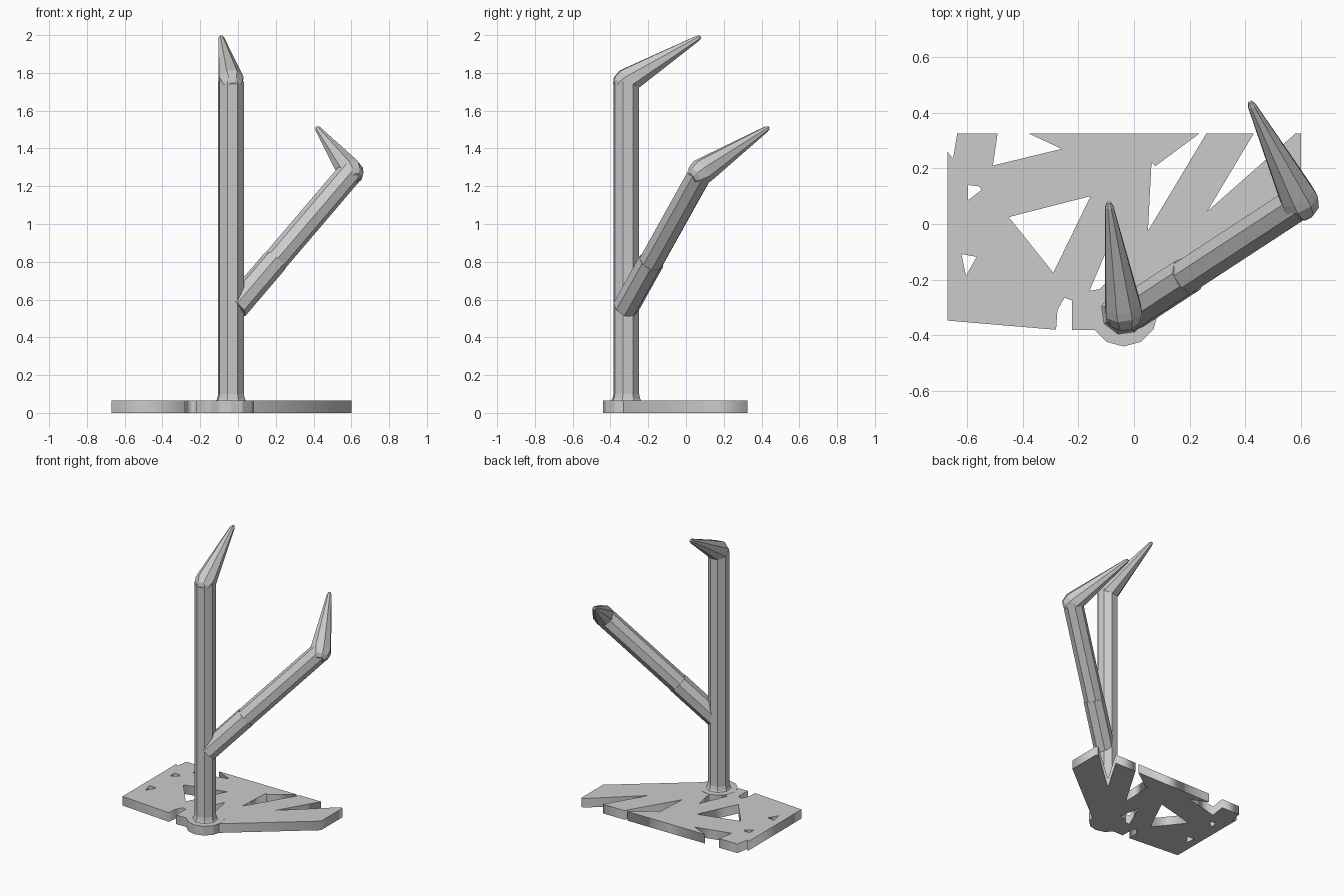
import bpy, bmesh, math
from mathutils import Vector

if "Cube" in bpy.data.objects:
    bpy.data.objects.remove(bpy.data.objects["Cube"])

grey = bpy.data.materials.new("plain grey")
grey.use_nodes = True
grey.diffuse_color = (0.6, 0.6, 0.6, 1)
grey.node_tree.nodes["Principled BSDF"].inputs["Base Color"].default_value = (0.6, 0.6, 0.6, 1)


def add_object(name, mesh):
    mesh.materials.clear()
    mesh.materials.append(grey)
    obj = bpy.data.objects.new(name, mesh)
    bpy.context.collection.objects.link(obj)
    return obj


def lathe(name, start, end, rings, sides=8, spin=30):
    """Faceted solid along start-end; rings are (radius, distance along axis)."""
    start, axis = Vector(start), Vector(end) - Vector(start)
    turn = axis.to_track_quat("Z", "Y")
    bm = bmesh.new()
    loops = []
    for radius, dist in rings:
        loop = []
        for i in range(sides):
            a = math.radians(spin) + math.tau * i / sides
            p = Vector((radius * math.cos(a), radius * math.sin(a), dist))
            loop.append(bm.verts.new(start + turn @ p))
        loops.append(loop)
    for low, high in zip(loops, loops[1:]):
        for i in range(sides):
            j = (i + 1) % sides
            bm.faces.new((low[i], low[j], high[j], high[i]))
    bm.faces.new(loops[0][::-1])
    bm.faces.new(loops[-1])
    bm.normal_update()
    mesh = bpy.data.meshes.new(name)
    bm.to_mesh(mesh)
    bm.free()
    return add_object(name, mesh)


def rod(name, start, end, radius, spin=30):
    length = (Vector(end) - Vector(start)).length
    return lathe(name, start, end, [(radius, 0), (radius, length)], spin=spin)


def spike(name, start, end, spin):
    """Tapered tip with a rounded heel that forms the elbow."""
    length = (Vector(end) - Vector(start)).length
    rings = [(0.03, -0.064), (0.055, -0.044), (0.07, 0), (0.068, 0.03),
             (0.016, length - 0.01), (0.008, length + 0.008)]
    return lathe(name, start, end, rings, spin=spin)


# Pierced base plate: outline with notches, plus cut-through holes
T = 0.065
outline = [(-.67, -.347), (-.28, -.38), (-.275, -.31), (-.25, -.265), (-.222, -.275),
           (-.222, -.38), (0, -.38), (.085, -.33), (.6, .08), (.6, .325), (.58, .325),
           (.263, .045), (.43, .325), (.26, .325), (.05, -.025), (.063, .222),
           (.077, .208), (.235, .325), (-.378, .325), (-.26, .27), (-.507, .21),
           (-.49, .325), (-.635, .325), (-.65, .235), (-.67, .26)]
holes = [
    [(-.45, .025), (-.156, .1), (-.29, -.175)],
    [(-.597, .14), (-.555, .135), (-.548, .122), (-.597, .085)],
    [(-.62, -.108), (-.565, -.118), (-.604, -.186)],
    [(-.16, -.24), (-.075, -.04), (-.04, -.22)],
]
curve = bpy.data.curves.new("base_profile", "CURVE")
curve.dimensions = "2D"
curve.fill_mode = "BOTH"
curve.extrude = T / 2
for points in [outline] + holes:
    spline = curve.splines.new("POLY")
    spline.points.add(len(points) - 1)
    for point, (x, y) in zip(spline.points, points):
        point.co = (x, y, 0, 1)
    spline.use_cyclic_u = True
profile = bpy.data.objects.new("base_profile", curve)
bpy.context.collection.objects.link(profile)
bpy.context.view_layer.update()
mesh = bpy.data.meshes.new_from_object(profile.evaluated_get(bpy.context.evaluated_depsgraph_get()))
bpy.data.objects.remove(profile)
base = add_object("base_plate", mesh)
base.location.z = T / 2

# Post with its round foot, small flare and hooked tip
px, py = -0.037, -0.316
top = (px, py, 1.755)
lathe("post_foot", (px, py, 0), (px, py, 1), [(.124, 0), (.124, T + .001)], sides=12, spin=0)
lathe("post_flare", (px, py, 0), (px, py, 1), [(.083, T), (.076, .075), (.07, .1)])
rod("post", (px, py, 0.01), top, 0.07)
spike("post_tip", top, (-.09, .07, 1.988), 22.5)

# Slanted branch in two slightly offset lengths, with its own hooked tip
root, elbow = Vector((-.015, -.32, .557)), Vector((.597, .08, 1.275))
middle = root.lerp(elbow, 0.34)
rod("branch_lower", root, middle, 0.07, 15)
rod("branch_upper", middle, elbow, 0.067, 22.5)
spike("branch_tip", elbow, (.42, .432, 1.507), 22.5)
